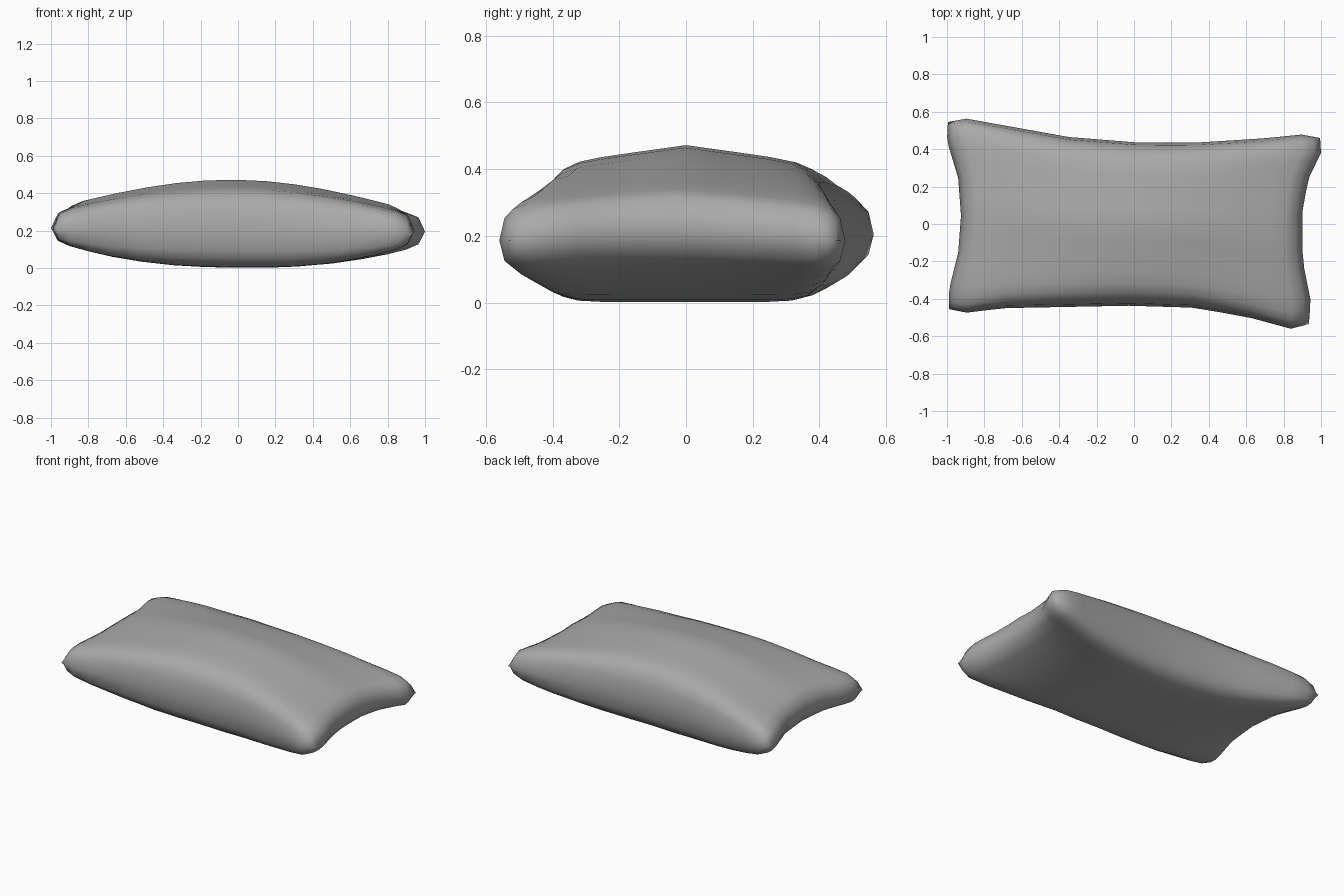
import bpy
import bmesh

cube = bpy.data.objects.get("Cube")
if cube:
    bpy.data.objects.remove(cube, do_unlink=True)

# Outline of the pillow: (parameter, coordinate) along each seam edge
LEFT = [(-1, -.99), (-.8, -.99), (-.4, -.94), (0, -.925), (.4, -.94), (.8, -1), (1, -.995)]
RIGHT = [(-1, .935), (-.75, .945), (-.3, .9), (.2, .9), (.55, .93), (.84, 1), (1, .995)]
FRONT = [(-1, -.455), (-.9, -.474), (-.7, -.45), (0, -.437), (.35, -.447), (.65, -.495), (.9, -.56), (1, -.535)]
BACK = [(-1, .545), (-.9, .563), (-.35, .465), (0, .437), (.3, .433), (.7, .458), (.9, .478), (1, .46)]


def along(edge, t):
    for (a, p), (b, q) in zip(edge, edge[1:]):
        if t <= b:
            return p + (q - p) * (t - a) / (b - a)
    return edge[-1][1]


def mirrored(levels):
    return [-t for t in reversed(levels)] + [0] + levels


def lerp(a, b, t):
    return a + (b - a) * (t + 1) / 2


def puff(u, v, taper, ridge):
    """Stuffing thickness: tapers to the ends, rounds off at the seam."""
    length = (1 - .65 * abs(u) ** taper) * (1 - abs(u) ** 40) ** .5
    width = (1 - ridge * abs(v)) * (1 - abs(v) ** (10 + 10 * u * u)) ** .5
    return length * width


def surface(u, v, top):
    x = lerp(along(LEFT, v), along(RIGHT, v), u)
    y = lerp(along(FRONT, u), along(BACK, u), v)
    seam = .195 - .01 * u + .035 * u ** 4 * (1 - v * v)
    if top:
        return x, y, seam + .277 * puff(u, v, 2, .22)
    return x, y, seam - .193 * puff(u, v, 2.5, 0)


US = mirrored([.18, .35, .52, .68, .8, .9, .965, 1])
VS = mirrored([.2, .4, .58, .73, .84, .92, .97, 1])

# Upper and lower panels, joined along the seam
bm = bmesh.new()
for top in (True, False):
    grid = [[bm.verts.new(surface(u, v, top)) for v in VS] for u in US]
    for r, s in zip(grid, grid[1:]):
        for j in range(len(VS) - 1):
            quad = [r[j], s[j], s[j + 1], r[j + 1]]
            bm.faces.new(quad if top else quad[::-1])
bmesh.ops.remove_doubles(bm, verts=bm.verts[:], dist=.0005)
for f in bm.faces:
    f.smooth = True

mesh = bpy.data.meshes.new("pillow")
bm.to_mesh(mesh)
bm.free()
pillow = bpy.data.objects.new("pillow", mesh)
bpy.context.collection.objects.link(pillow)

# Plain grey cloth
cloth = bpy.data.materials.new("grey cloth")
cloth.use_nodes = True
grey = (.4, .4, .4, 1)
cloth.diffuse_color = grey
bsdf = cloth.node_tree.nodes["Principled BSDF"]
bsdf.inputs["Base Color"].default_value = grey
bsdf.inputs["Roughness"].default_value = .8
mesh.materials.append(cloth)
